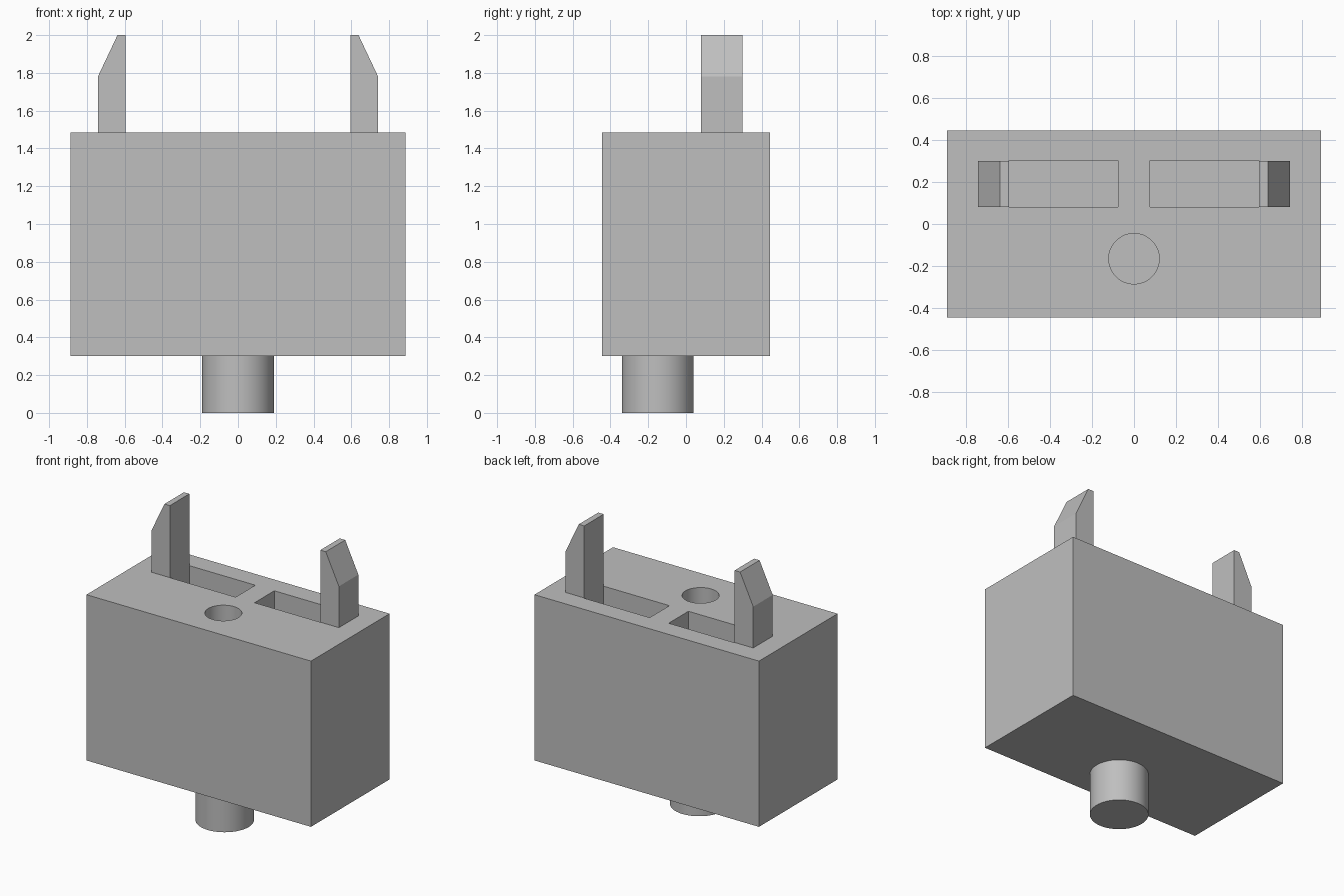
import bpy
import bmesh
import math

cube = bpy.data.objects.get("Cube")
if cube:
    bpy.data.objects.remove(cube, do_unlink=True)

grey = bpy.data.materials.new("light grey plastic")
grey.use_nodes = True
colour = (0.52, 0.52, 0.52, 1)
grey.diffuse_color = colour
grey.node_tree.nodes["Principled BSDF"].inputs["Base Color"].default_value = colour


def finish(obj, name):
    obj.name = name
    obj.data.materials.clear()
    obj.data.materials.append(grey)
    return obj


def box(name, low, high):
    centre = [(a + b) / 2 for a, b in zip(low, high)]
    bpy.ops.mesh.primitive_cube_add(size=1, location=centre)
    obj = bpy.context.object
    obj.scale = [b - a for a, b in zip(low, high)]
    bpy.ops.object.transform_apply(location=False, rotation=False, scale=True)
    return finish(obj, name)


def cylinder(name, radius, y, low, high):
    bpy.ops.mesh.primitive_cylinder_add(
        vertices=64, radius=radius, depth=high - low, location=(0, y, (low + high) / 2))
    obj = finish(bpy.context.object, name)
    bpy.ops.object.shade_smooth_by_angle(angle=math.radians(30))
    return obj


def prong(name, side, outline, front, back):
    bm = bmesh.new()
    face = bm.faces.new([bm.verts.new((side * x, front, z)) for x, z in outline])
    extruded = bmesh.ops.extrude_face_region(bm, geom=[face])["geom"]
    verts = [g for g in extruded if isinstance(g, bmesh.types.BMVert)]
    bmesh.ops.translate(bm, verts=verts, vec=(0, back - front, 0))
    bmesh.ops.recalc_face_normals(bm, faces=bm.faces)
    mesh = bpy.data.meshes.new(name)
    bm.to_mesh(mesh)
    bm.free()
    obj = bpy.data.objects.new(name, mesh)
    bpy.context.collection.objects.link(obj)
    return finish(obj, name)


BOTTOM, TOP = 0.3, 1.485

# Main block
body = box("body", (-0.888, -0.444, BOTTOM), (0.888, 0.444, TOP))

# Round socket and two slots sunk into the top
cutters = [cylinder("socket_cutter", 0.12, -0.165, TOP - 0.6, TOP + 0.1)]
for side, label in ((1, "left"), (-1, "right")):
    ends = sorted((side * 0.075, side * 0.595))
    cutters.append(box(label + "_slot_cutter",
                       (ends[0], 0.08, TOP - 0.6), (ends[1], 0.303, TOP + 0.1)))

for cutter in cutters:
    cut = body.modifiers.new(cutter.name, "BOOLEAN")
    cut.operation = "DIFFERENCE"
    cut.solver = "EXACT"
    cut.object = cutter
    bpy.ops.object.select_all(action="DESELECT")
    bpy.context.view_layer.objects.active = body
    body.select_set(True)
    bpy.ops.object.modifier_apply(modifier=cut.name)
    bpy.data.objects.remove(cutter, do_unlink=True)
bpy.ops.object.shade_smooth_by_angle(angle=math.radians(30))

# Locating peg underneath
cylinder("peg", 0.19, -0.15, 0, BOTTOM)

# Upright prongs with sloping outer tips
outline = [(0.595, TOP), (0.742, TOP), (0.742, 1.78), (0.638, 2), (0.595, 2)]
for side, label in ((1, "left"), (-1, "right")):
    prong(label + "_prong", side, outline, 0.08, 0.3)
